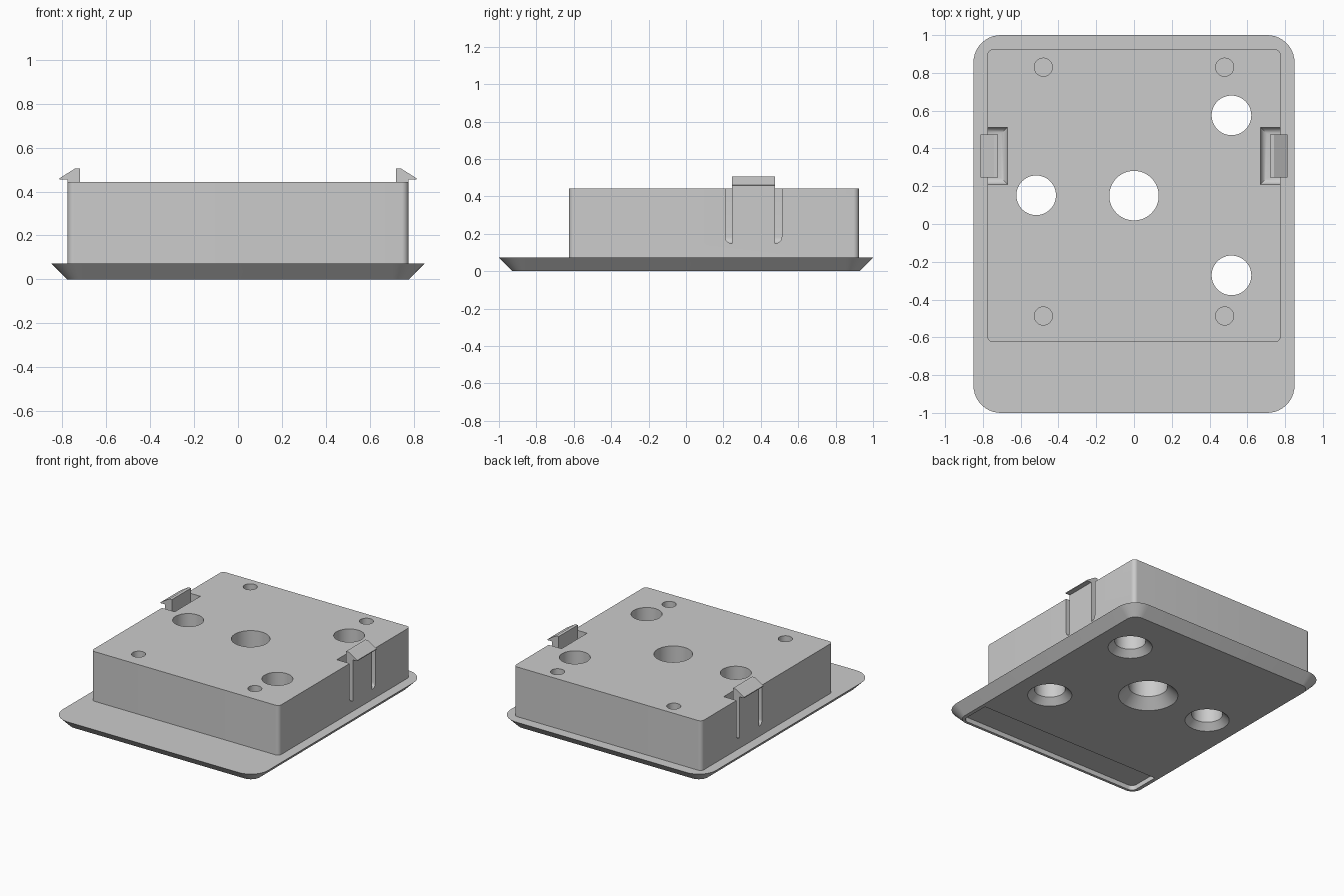
import bpy, bmesh, math

if "Cube" in bpy.data.objects:
    bpy.data.objects.remove(bpy.data.objects["Cube"])

grey = bpy.data.materials.new("light grey plastic")
grey.diffuse_color = (0.6, 0.6, 0.6, 1)
grey.use_nodes = True
grey.node_tree.nodes["Principled BSDF"].inputs["Base Color"].default_value = grey.diffuse_color


def outline(x0, x1, y0, y1, radii, n=10):
    """Rounded rectangle, corners ordered front-left, front-right, back-right, back-left."""
    points = []
    for i, r in enumerate(radii):
        cx = x1 - r if i in (1, 2) else x0 + r
        cy = y1 - r if i in (2, 3) else y0 + r
        for k in range(n + 1 if r else 1):
            a = math.pi * (1 + i / 2) + math.pi / 2 * k / n
            points.append((cx + r * math.cos(a), cy + r * math.sin(a)))
    return points


def loft(name, rings):
    """Closed solid through rings of 3D points with equal counts."""
    bm = bmesh.new()
    loops = [[bm.verts.new(p) for p in ring] for ring in rings]
    for a, b in zip(loops, loops[1:]):
        for i in range(len(a)):
            j = (i + 1) % len(a)
            bm.faces.new((a[i], a[j], b[j], b[i]))
    bm.faces.new(loops[0][::-1])
    bm.faces.new(loops[-1])
    bmesh.ops.recalc_face_normals(bm, faces=bm.faces)
    mesh = bpy.data.meshes.new(name)
    bm.to_mesh(mesh)
    bm.free()
    ob = bpy.data.objects.new(name, mesh)
    bpy.context.collection.objects.link(ob)
    mesh.materials.append(grey)
    return ob


def slab(name, levels):
    return loft(name, [[(x, y, z) for x, y in pts] for pts, z in levels])


def turned(name, x, y, profile, n=48):
    ring = [2 * math.pi * k / n for k in range(n)]
    return loft(name, [[(x + r * math.cos(a), y + r * math.sin(a), z) for a in ring]
                       for r, z in profile])


def combine(target, other, operation):
    mod = target.modifiers.new("join", 'BOOLEAN')
    mod.operation, mod.solver, mod.object = operation, 'EXACT', other
    bpy.context.view_layer.objects.active = target
    bpy.ops.object.modifier_apply(modifier=mod.name)
    bpy.data.objects.remove(other)


PLATE, TOP, SLOT = 0.072, 0.443, 0.148

# Base plate with bevelled underside, and raised block
c = PLATE
body = slab("housing", [
    (outline(-0.85 + c, 0.85 - c, -1 + c, 1 - c, [0.145 - c] * 4), 0),
    (outline(-0.85, 0.85, -1, 1, [0.145] * 4), PLATE)])
block_shape = outline(-0.776, 0.776, -0.625, 0.925, [0.03] * 4)
combine(body, slab("block", [(block_shape, 0.04), (block_shape, TOP)]), 'UNION')

# Countersunk through holes
for x, y, r, sink in [(0, 0.15, 0.131, 0.07), (-0.518, 0.152, 0.105, 0.045),
                      (0.516, 0.575, 0.105, 0.045), (0.516, -0.272, 0.105, 0.045)]:
    combine(body, turned("hole", x, y, [(r + sink + 0.02, -0.02), (r, sink), (r, 0.6)]),
            'DIFFERENCE')

# Blind screw holes
for x in (-0.48, 0.48):
    for y in (-0.487, 0.83):
        combine(body, turned("screw_hole", x, y, [(0.048, 0.15), (0.048, 0.6)], 32),
                'DIFFERENCE')

# Shallow recess under the front edge
recess = outline(-0.75, 0.75, -0.908, -0.675, [0.04, 0.04, 0, 0])
combine(body, slab("recess", [(recess, -0.02), (recess, 0.035)]), 'DIFFERENCE')

# Clip pockets with filleted floors, and snap clips
hook = [(0.72, SLOT), (0.776, SLOT), (0.776, 0.455), (0.812, 0.455), (0.812, 0.461),
        (0.742, 0.505), (0.72, 0.505)]
for side, label in ((-1, "left"), (1, "right")):
    levels = []
    for k in range(7):
        a = math.pi / 2 * k / 6
        d, z = 0.035 * (1 - math.sin(a)), SLOT + 0.035 * (1 - math.cos(a))
        levels.append(([(side * x, y) for x, y in
                        outline(0.67 + d, 0.9, 0.21 + d, 0.512 - d, [0] * 4)], z))
    levels.append((levels[-1][0], 0.6))
    combine(body, slab("pocket", levels), 'DIFFERENCE')
    loft(label + "_snap_clip", [[(side * x, y, z) for x, z in hook] for y in (0.247, 0.475)])

# Smooth the curved walls, keep edges crisp
for ob in bpy.context.collection.objects:
    bpy.ops.object.select_all(action='DESELECT')
    ob.select_set(True)
    bpy.context.view_layer.objects.active = ob
    bpy.ops.object.shade_smooth_by_angle(angle=math.radians(30))
